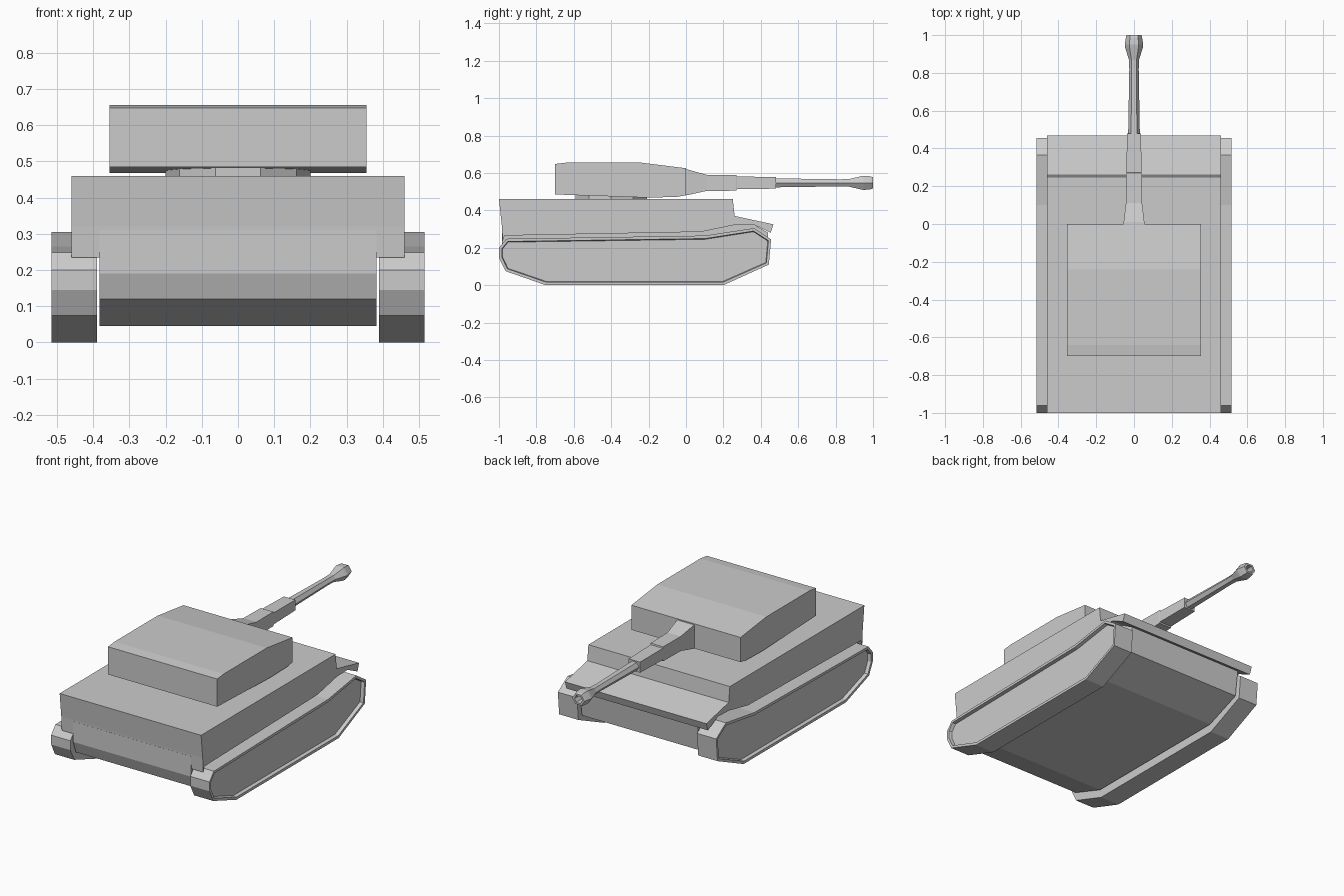
import bpy, bmesh, math

if "Cube" in bpy.data.objects:
    bpy.data.objects.remove(bpy.data.objects["Cube"])


def finish(bm, name):
    bmesh.ops.recalc_face_normals(bm, faces=bm.faces)
    mesh = bpy.data.meshes.new(name)
    bm.to_mesh(mesh)
    bm.free()
    obj = bpy.data.objects.new(name, mesh)
    bpy.context.collection.objects.link(obj)
    return obj


def slab(profile, x0, x1):
    """Extrude a (y, z) side profile from x0 to x1; returns bmesh and x1 face."""
    bm = bmesh.new()
    a = [bm.verts.new((x0, y, z)) for y, z in profile]
    b = [bm.verts.new((x1, y, z)) for y, z in profile]
    n = len(profile)
    bm.faces.new(a)
    cap = bm.faces.new(b)
    for i in range(n):
        j = (i + 1) % n
        bm.faces.new((a[i], a[j], b[j], b[i]))
    bmesh.ops.recalc_face_normals(bm, faces=bm.faces)
    return bm, cap


def tube(name, stations, sides):
    """Loft (y, half width, half height, centre z) sections along y."""
    bm = bmesh.new()
    step = 2 * math.pi / sides
    angles = [step * (i + (0.5 if sides == 4 else 0)) for i in range(sides)]
    mx = max(math.cos(t) for t in angles)
    mz = max(math.sin(t) for t in angles)
    rings = [[bm.verts.new((w * math.cos(t) / mx, y, z + h * math.sin(t) / mz))
              for t in angles] for y, w, h, z in stations]
    for r, s in zip(rings, rings[1:]):
        for i in range(sides):
            j = (i + 1) % sides
            bm.faces.new((r[i], r[j], s[j], s[i]))
    bm.faces.new(rings[0])
    bm.faces.new(rings[-1])
    return finish(bm, name)


# Upper hull with stepped deck and sloping nose plate
upper = [(-1, .46), (.25, .46), (.26, .37), (.468, .325), (.453, .28),
         (.36, .325), (.26, .322), (.08, .285), (-.97, .265),
         (-.98, .235), (-.985, .32)]
finish(slab(upper, -.46, .46)[0], "upper_hull")

# Lower hull between the tracks
lower = [(-.985, .31), (-.985, .19), (-.96, .12), (-.75, .045), (.2, .045),
         (.42, .13), (.44, .28), (.36, .325), (.26, .325), (.08, .31)]
finish(slab(lower, -.383, .383)[0], "lower_hull")

# Tracks: solid loop with a rim and recessed side plate, mirrored
loop = [(-.96, .248), (.1, .265), (.365, .305), (.455, .245), (.443, .11),
        (.2, 0), (-.75, 0), (-.965, .075), (-1, .145), (-1, .2)]
bm, side = slab(loop, .39, .515)
bmesh.ops.inset_region(bm, faces=[side], thickness=.016)
bmesh.ops.inset_region(bm, faces=[side], thickness=.004, depth=-.02)
track = finish(bm, "tracks")
track.modifiers.new("mirror", 'MIRROR').use_axis = (True, False, False)

# Turret and the ring it turns on
turret = [(-.7, .648), (-.64, .655), (-.24, .655), (0, .625), (0, .48),
          (-.05, .472), (-.2, .468), (-.7, .485)]
finish(slab(turret, -.355, .355)[0], "turret")

bm = bmesh.new()
bmesh.ops.create_cone(bm, cap_ends=True, segments=10, radius1=.2, radius2=.2, depth=.04)
ring = finish(bm, "turret_ring")
ring.location = (0, -.4, .469)
ring.rotation_euler.z = math.pi / 2

# Gun: boxy mount and sleeve, then barrel with hollow flared muzzle
tube("gun_mount", [(-.02, .056, .07, .55), (.01, .055, .068, .55), (.11, .043, .043, .547),
                   (.27, .041, .042, .547), (.272, .04, .034, .547),
                   (.48, .037, .031, .547)], 4)
tube("gun_barrel", [(.47, .031, .024, .547), (.82, .025, .019, .547),
                    (.87, .027, .02, .547), (.935, .047, .035, .547),
                    (.95, .049, .038, .547), (.985, .043, .035, .547),
                    (1, .04, .03, .547), (1, .026, .02, .547),
                    (.95, .024, .018, .547)], 6)
